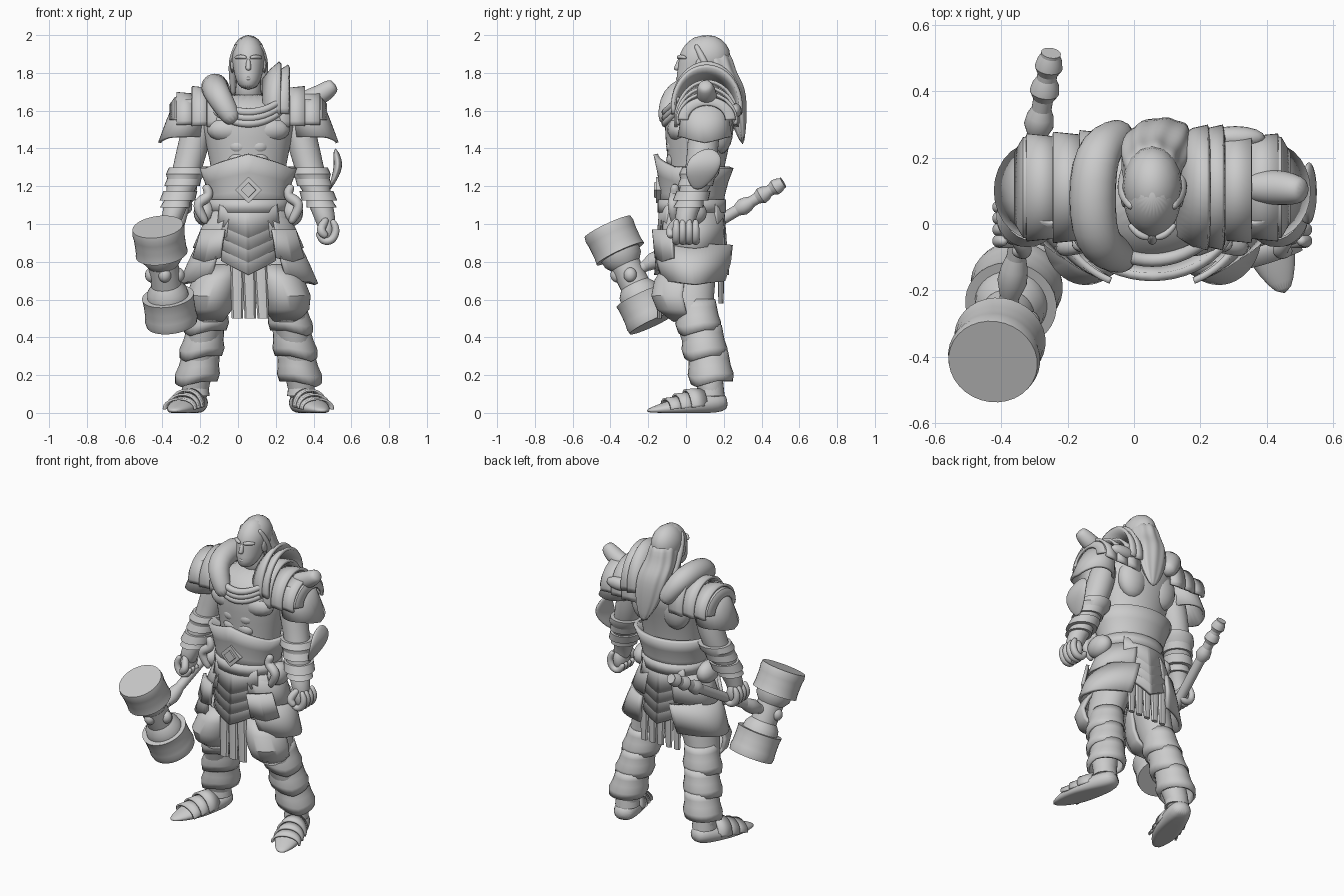
import bpy, bmesh
from math import sin, cos, pi, radians
from mathutils import Vector

if "Cube" in bpy.data.objects:
    bpy.data.objects.remove(bpy.data.objects["Cube"], do_unlink=True)

CENTRE = .055  # middle plane of the figure
X, Y, Z = Vector((1, 0, 0)), Vector((0, 1, 0)), Vector((0, 0, 1))
LEFT, RIGHT = 1, -1
FRONT, OUTWARD, BACK, UPWARD = -90, 0, 90, 90

grey = bpy.data.materials.new("plain_grey")
grey.use_nodes = True
grey.diffuse_color = (.6, .6, .6, 1)
shader = grey.node_tree.nodes["Principled BSDF"]
shader.inputs["Base Color"].default_value = grey.diffuse_color


def finish(name, shape, smooth=False, thickness=0, crease=35):
    """Turn a bmesh into a shaded object with optional thickness and rounding."""
    bmesh.ops.recalc_face_normals(shape, faces=shape.faces)
    mesh = bpy.data.meshes.new(name)
    shape.to_mesh(mesh)
    shape.free()
    mesh.materials.append(grey)
    mesh.polygons.foreach_set("use_smooth", [True] * len(mesh.polygons))
    if not smooth:
        mesh.set_sharp_from_angle(angle=radians(crease))
    part = bpy.data.objects.new(name, mesh)
    bpy.context.collection.objects.link(part)
    if thickness:
        solid = part.modifiers.new("thickness", "SOLIDIFY")
        solid.thickness, solid.offset = thickness, 0
    if smooth:
        rounding = part.modifiers.new("rounding", "SUBSURF")
        rounding.levels = rounding.render_levels = 1


def along(path, fraction):
    """Point on a smooth curve through the path."""
    points = [Vector(p) for p in path]
    points = [points[0] * 2 - points[1], *points, points[-1] * 2 - points[-2]]
    place = fraction * (len(path) - 1)
    k = min(int(place), len(path) - 2)
    t = place - k
    a, b, c, d = points[k:k + 4]
    return b + ((c - a) + ((a * 2 - b * 5 + c * 4 - d) + (b * 3 - a - c * 3 + d) * t) * t) * t / 2


def loft(name, path, radii, side=LEFT, axis=Z, hint=None, depth=1, depth_end=None, facing=OUTWARD,
         spread=180, drop=0, segments=24, smooth=False, thickness=0, ripple=0):
    """Skin evenly spaced rings along a path; a spread below a half turn leaves an open plate."""
    shape = bmesh.new()
    last = len(radii) - 1
    points = [along(path, i / last) for i in range(last + 1)]
    closed = spread == 180
    count = segments if closed else segments + 1
    rows = []
    for i, radius in enumerate(radii):
        t = (axis or points[min(i + 1, last)] - points[max(i - 1, 0)]).normalized()
        u = (hint or (Y if abs(t.z) > .9 else Z)).cross(t).normalized()
        v = t.cross(u)
        squash = depth + ((depth_end or depth) - depth) * i / last
        row = []
        for k in range(count):
            offset = spread * (2 * k / segments - 1)
            angle = radians(facing + offset)
            r = radius * (1 + ripple * cos(angle * 9))
            p = points[i] + u * r * cos(angle) + v * r * squash * sin(angle)
            p.z -= drop * max(0, 1 - abs(offset) / min(spread, 60)) * i / last
            row.append(shape.verts.new((CENTRE + side * p.x, p.y, max(p.z, 0))))
        rows.append(row)
    for low, high in zip(rows, rows[1:]):
        for k in range(segments):
            j = (k + 1) % count
            shape.faces.new((low[k], low[j], high[j], high[k]))
    if closed and not thickness:
        shape.faces.new(rows[0])
        shape.faces.new(rows[-1])
    finish(name, shape, smooth, thickness)


def blob(name, place, size, side=LEFT):
    """Ellipsoid."""
    shape = bmesh.new()
    bmesh.ops.create_uvsphere(shape, u_segments=16, v_segments=10, radius=1)
    for vert in shape.verts:
        p = Vector(place) + vert.co * Vector(size)
        vert.co = (CENTRE + side * p.x, p.y, p.z)
    finish(name, shape, crease=90)


def rope(name, path, radius, side=LEFT, hint=Y):
    """Round strand that tapers at both ends."""
    steps = 9
    radii = [radius * sin(pi * (i + .5) / steps) ** .3 for i in range(steps)]
    loft(name, path, radii, side, None, hint, segments=12, smooth=True)


# Joints, measured outward from the middle plane
shoulder, elbow, wrist = Vector((.25, .1, 1.6)), Vector((.32, .08, 1.3)), Vector((.4, 0, 1.05))
hip, knee, ankle = Vector((.1, .05, .9)), Vector((.2, .02, .6)), Vector((.28, .13, .15))
heel, toe = Vector((.26, .22, .06)), Vector((.4, -.21, .01))
waist, belt_top = Vector((0, .03, 1.08)), Vector((0, .04, 1.3))
neck = Vector((0, .1, 1.65))
crown = Vector((0, .09, 2))

# Trunk and head
loft("torso", [(0, .04, .9), (0, .06, 1.4), neck + Z * .05], [.17, .18, .19, .22, .25, .26, .1],
     depth=.75, smooth=True)
loft("neck", [neck, (0, .08, 1.8)], [.08, .065, .065], smooth=True)
loft("head", [(0, .01, 1.71), (0, .07, 1.85), crown], [.04, .07, .08, .09, .08, .03], depth=1.3, smooth=True)
loft("nose", [(0, -.03, 1.88), (0, -.05, 1.81)], [.01, .014, .02], depth=1.2, segments=8, smooth=True)
blob("hair_cap", (0, .115, 1.885), (.09, .12, .115))
loft("hair", [(0, .14, 1.92), (0, .18, 1.8), (.02, .25, 1.68), (.05, .3, 1.42)],
     [.07, .085, .09, .1, .105, .1, .08, .02], depth=1.2, depth_end=.4, segments=54, smooth=True, ripple=.04)
rope("mouth", [(-.03, -.02, 1.77), (0, -.045, 1.77), (.03, -.02, 1.77)], .01)

for side, label in ((LEFT, "left"), (RIGHT, "right")):
    def loft_side(part, path, radii, **options):
        loft(label + "_" + part, path, radii, side, **options)

    def blob_side(part, place, size):
        blob(label + "_" + part, place, size, side)

    def rope_side(part, path, radius, hint=Y):
        rope(label + "_" + part, path, radius, side, hint)

    # Face and muscles
    rope_side("brow", [(.01, -.043, 1.88), (.04, -.03, 1.885), (.07, 0, 1.88)], .012)
    blob_side("ear", (.085, .08, 1.84), (.01, .03, .04))
    rope_side("hair_lock", [(.06, .05, 1.95), (.085, .1, 1.85), (.08, .17, 1.68)], .02, X)
    blob_side("chest_muscle", (.1, -.03, 1.5), (.12, .07, .07))
    blob_side("back_muscle", (.11, .18, 1.5), (.1, .07, .13))
    for row in range(2):
        blob_side("belly_muscle", (.05, -.06, 1.41 - row * .07), (.06, .045, .045))

    # Arm, bracer and fist
    palm = wrist - Z * .08 + X * .015
    loft_side("arm", [shoulder, elbow, wrist, palm], [.08, .085, .08, .07, .06, .05, .045], smooth=True)
    loft_side("bracer", [elbow, elbow.lerp(wrist, .85)], [.1, .105, .085, .08, .07, .07, .08])
    for row in range(2):
        start = .2 + row * .3
        loft_side("bracer_band", [elbow.lerp(wrist, start), elbow.lerp(wrist, start + .2)], [.09, .094])
    blob_side("palm", palm, (.045, .065, .08))
    for finger in range(4):
        middle = palm + Y * (finger - 1.5) * .034
        curl = [middle + X * .05 * cos(a) + Z * .065 * sin(a) for a in (1, 0, -1, -2, -3)]
        rope_side("finger", curl, .023)
    rope_side("thumb", [palm + Z * .06 - Y * .04, palm - Y * .08 - X * .03, palm - Y * .08 - Z * .04], .025, X)

    # Overlapping shoulder armour
    for row in range(3):
        inner = Vector((.12 + row * .08, .11, 1.55))
        radius = .165 - row * .005
        loft_side("shoulder_plate", [inner, inner + X * .1], [radius - .01, radius], axis=X, depth=1.25 - row * .17,
                  facing=UPWARD, spread=100, thickness=.016)
    loft_side("shoulder_cap", [inner + X * .08, inner + X * .13], [.15, .145, .1], axis=X, depth=.8,
              facing=UPWARD, spread=90, thickness=.016)
    loft_side("sleeve_plate", [(.3, .1, 1.66), (.355, .1, 1.46)], [.08, .1, .115], depth=1.2,
              spread=165, drop=.03, thickness=.016)

    # Skirt plates over the hip
    for row in range(2):
        top, grow = waist - Z * row * .19, row * .075
        loft_side("hip_plate", [top, top - Z * .19], [.19 + grow, .24 + grow, .285 + grow], depth=.85,
                  depth_end=.62 - grow * 1.5, facing=OUTWARD + 6, spread=62, drop=.02, thickness=.02)
        top += Z * row * .08
        loft_side("front_hip_plate", [top, top - Z * .15], [.2 + grow, .25 + grow], depth=.82, depth_end=.72 - grow,
                  facing=FRONT / 2, spread=18, drop=.02, thickness=.02)
    rope_side("hip_horn", [(.22, -.06, 1), (.27, -.07, 1.1), (.21, -.06, 1.15), (.23, -.06, 1.21)], .03)
    blob_side("hip_pouch", (.23, .02, 1.06), (.06, .09, .07))

    # Leg, knee plate and greaves
    loft_side("leg", [hip, knee, ankle, ankle - Z * .08], [.11, .12, .095, .08, .07, .06], depth=1.2,
              depth_end=.9, smooth=True)
    loft_side("knee_plate", [hip.lerp(knee, .4) - Y * .04, knee - Y * .05 + Z * .02, knee - Y * .01 - Z * .11],
              [.09, .115, .12, .11, .06], depth=1.2, facing=FRONT, spread=95, thickness=.02)
    for row in range(3):
        start = row * .3
        loft_side("greave", [knee.lerp(ankle, start) + Y * .03, knee.lerp(ankle, start + .36) + Y * .01],
                  [.09, .095, .1, .112, .106], depth=1.1, depth_end=1, facing=FRONT / 2, drop=.03, thickness=.014)

    # Boot with three toe plates
    stride = toe - heel
    loft_side("boot", [heel, toe], [.05, .075, .08, .085, .08, .06, .02], axis=stride, depth=.9, depth_end=.4, smooth=True)
    for row in range(3):
        start = .3 + row * .13
        loft_side("boot_plate", [heel.lerp(toe, start), heel.lerp(toe, start + .2)], [.07, .086], axis=stride,
                  depth=1.15 - row * .2, depth_end=1 - row * .2, facing=UPWARD, spread=95, thickness=.012)
    loft_side("ankle_cuff", [ankle - Z * .06, ankle], [.075, .068])

# Fur over the right shoulder, scarf, raised left collar
rope("shoulder_fur", [(.07, -.11, 1.53), (.17, -.04, 1.7), (.17, .2, 1.72), (.08, .28, 1.57)], .074, RIGHT, X)
for row in range(3):
    fold = Vector((0, -.11, 1.59 - row * .03))
    rope("scarf_fold", [fold + X * d + (Y + Z) * d * d * 2 for d in (-.2, -.1, 0, .1, .2)], .022)
for row in range(2):
    base = Vector((.08 + row * .045, .11, 1.62))
    loft("collar_plate", [base, base + X * .09], [.14, .17, .18], axis=X, depth=1, depth_end=1.3 - row * .1,
         facing=UPWARD, spread=100, thickness=.02)
blob("back_clasp", (.25, .26, 1.6), (.09, .035, .04))
rope("shoulder_horn", [(.28, .11, 1.66), (.37, .11, 1.68), (.46, .1, 1.74)], .055)
loft("elbow_fin", [(.43, .06, 1.18), (.475, .09, 1.3), (.46, .12, 1.4)], [.005, .016, .022, .023, .02, .006],
     depth=4, smooth=True)

# Belt, buckle and hips
loft("belt", [waist, belt_top], [.19, .2, .22, .25], depth=.8, facing=FRONT, drop=-.07, segments=48, thickness=.025)
loft("lower_belt", [waist - Z * .02, waist + Z * .05], [.2, .2], depth=.84, thickness=.025)
buckle = Vector((0, -.11, 1.18))
loft("buckle", [buckle, buckle - Y * .05], [.07, .07], axis=-Y, segments=4)
loft("buckle_stone", [buckle, buckle - Y * .06], [.05, .04], axis=-Y, segments=4)
loft("hips", [waist, (0, .04, .72)], [.18, .22, .2, .08], depth=.7, smooth=True)

# Chevron panels and hanging strips, front and back
for label, facing in (("front", FRONT), ("back", BACK)):
    for row in range(4):
        top = waist + Z * (.04 - row * .065)
        loft(label + "_chevron", [top, top - Z * .12], [.21, .23], depth=.76 + row * .02, facing=facing,
             spread=44 - row * 2, drop=.075, thickness=.02)
for i in (-1, 0, 1):
    loft("front_strip", [(i * .06, -.13, .86), (i * .068 + .01, -.14, .5)], [.034, .034, .03], depth=.45, segments=8)
for i in (-2, -1, 0, 1, 2):
    loft("back_strip", [(i * .06, .185, .85), (i * .06, .185, .58)], [.029, .029, .022], depth=.6, segments=8)

# War hammer in the right hand
top, bottom = Vector((.48, -.415, .985)), Vector((.405, -.175, .475))
head_axis, middle = bottom - top, top.lerp(bottom, .5)
loft("hammer_waist", [top, bottom], [.08, .08], RIGHT, head_axis)
for near, far in ((top, bottom), (bottom, top)):
    loft("hammer_drum", [near, near.lerp(far, .28)], [.135, .14, .136, .135, .135, .135, .139], RIGHT, head_axis,
         segments=32)
    loft("hammer_collar", [near.lerp(far, .28), near.lerp(far, .4)], [.11, .105, .08], RIGHT, head_axis, segments=32)
pommel = Vector((.305, .515, 1.22))
shaft = pommel - middle
loft("hammer_shaft", [middle, pommel], [.03, .03], RIGHT, shaft)
for name, start, end, radius in (("hammer_socket", .1, .25, .045), ("hammer_grip", .7, .8, .045),
                                 ("hammer_ring", .83, .91, .045), ("hammer_pommel", .92, 1, .042)):
    loft(name, [middle.lerp(pommel, start), middle.lerp(pommel, end)],
         [radius * k for k in (.7, 1, .9, .6)], RIGHT, shaft)
for push in (X, -X, -Y):
    blob("hammer_stud", middle + push * .07, (.035, .035, .04), RIGHT)
